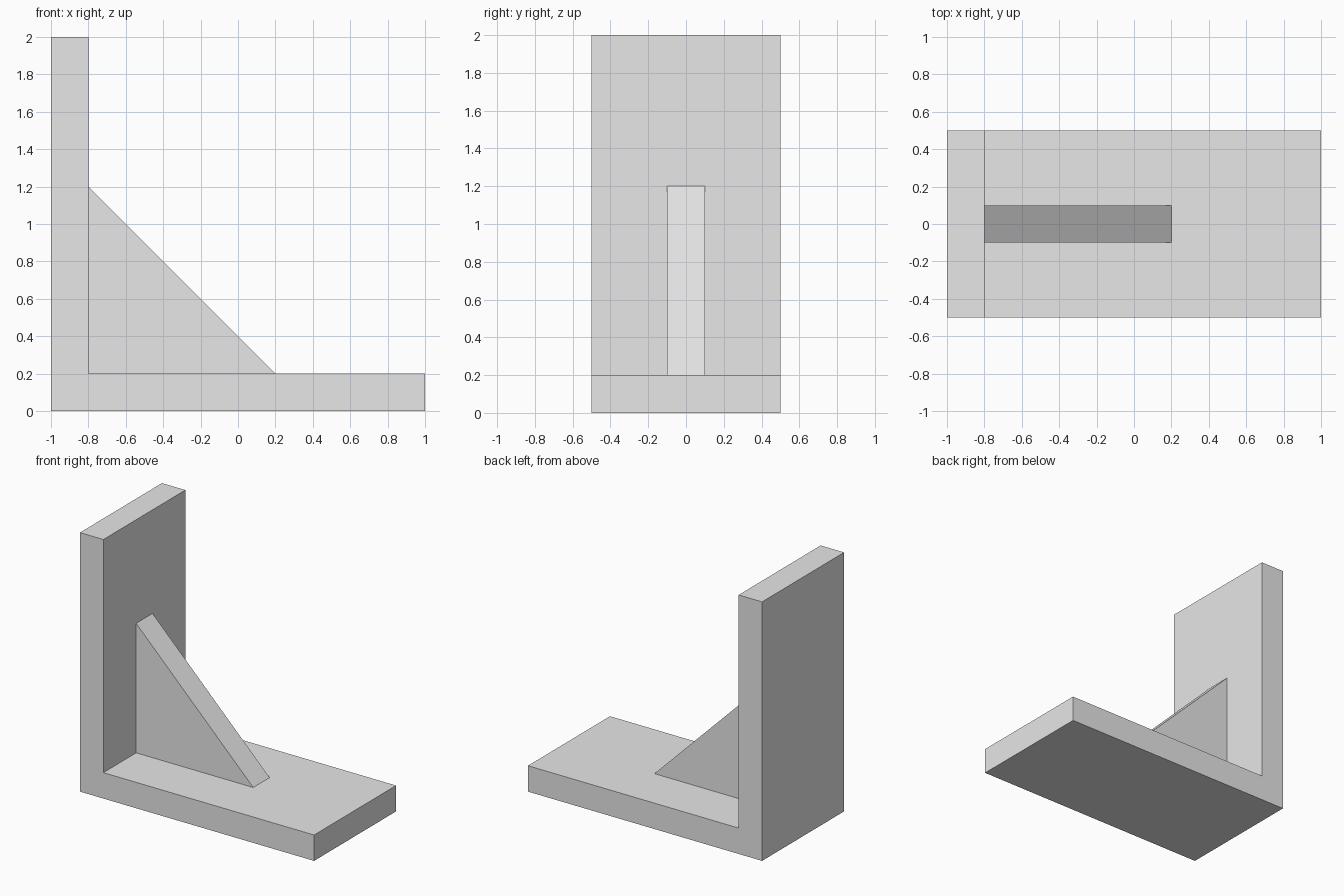
import bpy
import bmesh

default_cube = bpy.data.objects.get("Cube")
if default_cube:
    bpy.data.objects.remove(default_cube, do_unlink=True)

# One plain grey for the whole bracket
GREY = (0.8, 0.8, 0.8, 1.0)
grey = bpy.data.materials.new("light grey")
grey.use_nodes = True
grey.diffuse_color = GREY
grey.node_tree.nodes["Principled BSDF"].inputs["Base Color"].default_value = GREY


def extrude_profile(name, profile, width):
    """Extrude an x-z outline along y, centred on y = 0."""
    bm = bmesh.new()
    face = bm.faces.new([bm.verts.new((x, -width / 2, z)) for x, z in profile])
    extruded = bmesh.ops.extrude_face_region(bm, geom=[face], use_keep_orig=True)
    moved = [v for v in extruded["geom"] if isinstance(v, bmesh.types.BMVert)]
    bmesh.ops.translate(bm, verts=moved, vec=(0, width, 0))
    bmesh.ops.recalc_face_normals(bm, faces=bm.faces)
    mesh = bpy.data.meshes.new(name)
    bm.to_mesh(mesh)
    bm.free()
    mesh.materials.append(grey)
    obj = bpy.data.objects.new(name, mesh)
    bpy.context.collection.objects.link(obj)
    return obj


thickness = 0.2
inner_x = -1 + thickness
rib_leg = 1.0

# L-shaped plate: upright wall and base in one piece
extrude_profile("angle_plate", [
    (-1, 0), (1, 0), (1, thickness),
    (inner_x, thickness), (inner_x, 2), (-1, 2),
], 1.0)

# Triangular rib bracing the inner corner
extrude_profile("gusset_rib", [
    (inner_x, thickness),
    (inner_x + rib_leg, thickness),
    (inner_x, thickness + rib_leg),
], 0.2)
